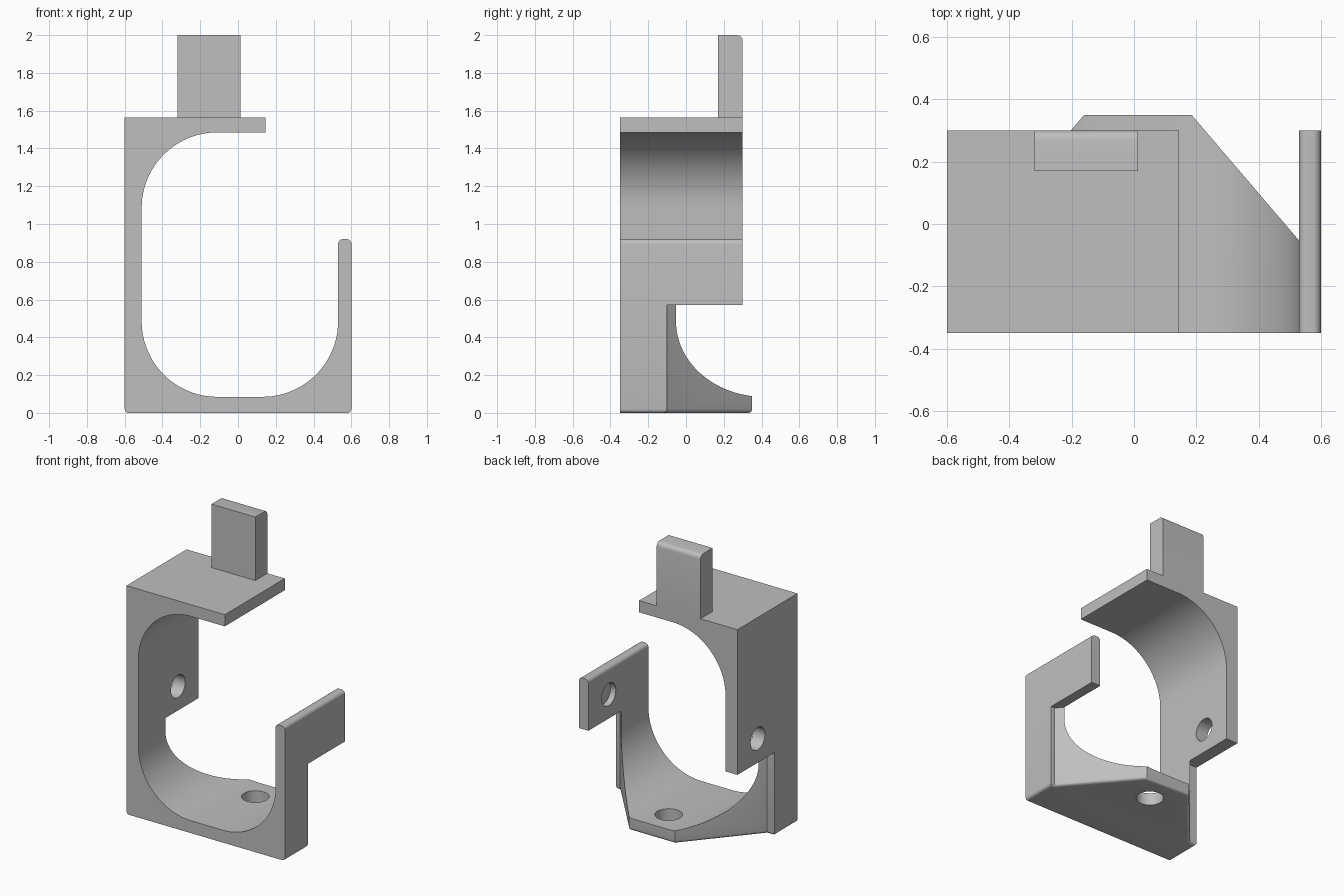
import bpy, bmesh
from math import sin, cos, radians
from mathutils import Matrix, Vector

cube = bpy.data.objects.get("Cube")
if cube:
    bpy.data.objects.remove(cube)

grey = bpy.data.materials.new("light grey")
grey.use_nodes = True
colour = (0.52, 0.52, 0.52, 1)
grey.diffuse_color = colour
grey.node_tree.nodes["Principled BSDF"].inputs["Base Color"].default_value = colour


def arc(cx, cz, r, start, end, steps=24):
    angles = [radians(start + (end - start) * i / steps) for i in range(steps + 1)]
    return [(cx + r * cos(a), cz + r * sin(a)) for a in angles]


def finish(name, bm):
    bmesh.ops.recalc_face_normals(bm, faces=bm.faces)
    mesh = bpy.data.meshes.new(name)
    bm.to_mesh(mesh)
    bm.free()
    mesh.materials.append(grey)
    obj = bpy.data.objects.new(name, mesh)
    bpy.context.collection.objects.link(obj)
    return obj


def prism(name, points, offset):
    """Extrude a closed outline of 3D points along an offset."""
    bm = bmesh.new()
    face = bm.faces.new([bm.verts.new(p) for p in points])
    out = bmesh.ops.extrude_face_region(bm, geom=[face], use_keep_orig=True)
    moved = [v for v in out["geom"] if isinstance(v, bmesh.types.BMVert)]
    bmesh.ops.translate(bm, verts=moved, vec=offset)
    return finish(name, bm)


def plan(name, outline, z0, z1):
    return prism(name, [(x, y, z0) for x, y in outline], (0, 0, z1 - z0))


def drill(name, centre, radius, depth, axis):
    bm = bmesh.new()
    turn = Vector((0, 0, 1)).rotation_difference(Vector(axis)).to_matrix().to_4x4()
    bmesh.ops.create_cone(bm, cap_ends=True, segments=48, radius1=radius,
                          radius2=radius, depth=depth,
                          matrix=Matrix.Translation(centre) @ turn)
    return finish(name, bm)


def cut(obj, cutter):
    cutter.hide_render = True
    mod = obj.modifiers.new("cut", 'BOOLEAN')
    mod.operation = 'DIFFERENCE'
    mod.solver = 'EXACT'
    mod.object = cutter
    bpy.context.view_layer.objects.active = obj
    bpy.ops.object.modifier_apply(modifier=mod.name)
    bpy.data.objects.remove(cutter)


def round_edges(obj, radius, rule):
    bm = bmesh.new()
    bm.from_mesh(obj.data)
    edges = [e for e in bm.edges if rule(e.verts[0].co, e.verts[1].co)]
    bmesh.ops.bevel(bm, geom=edges, offset=radius, segments=4, profile=0.5,
                    affect='EDGES', clamp_overlap=True)
    bm.to_mesh(obj.data)
    bm.free()


# Hook-shaped bracket: side profile with rounded inner corners
front, back, toe = -0.35, 0.30, 0.35
profile = [(-0.6, 0), (0.6, 0)]
profile += arc(0.575, 0.895, 0.025, 0, 90, 6)
profile += arc(0.555, 0.895, 0.025, 90, 180, 6)
profile += arc(0.13, 0.485, 0.4, 0, -90)
profile += arc(-0.11, 0.485, 0.4, -90, -180)
profile += arc(-0.11, 1.085, 0.4, 180, 90)
profile += [(0.145, 1.485), (0.145, 1.565), (-0.6, 1.565)]
bracket = prism("bracket", [(x, front, z) for x, z in profile], (0, toe - front, 0))

# Trim the walls back and taper the foot on both sides
notch = 0.57
cut(bracket, plan("back_trim", [(-1, back), (1, back), (1, 0.5), (-1, 0.5)], notch, 1.8))
for side in (-1, 1):
    taper = [(0.0125 + side * x, y) for x, y in
             ((0.5575, -0.10), (0.13, 0.40), (0.8, 0.40), (0.8, -0.10))]
    cut(bracket, plan("foot_taper", taper, -0.1, notch))

# Soften the lower edges, leaving the front one sharp
round_edges(bracket, 0.02, lambda a, b: max(a.z, b.z) < 1e-4
            and max(a.y, b.y) > front + 1e-3)

# Through holes in the tall wall and foot, blind hole inside the short wall
cut(bracket, drill("wall_drill", (-0.55, 0.08, 0.735), 0.077, 0.3, (1, 0, 0)))
cut(bracket, drill("hook_drill", (0.52, 0.08, 0.735), 0.077, 0.1, (1, 0, 0)))
cut(bracket, drill("foot_drill", (0.0125, 0.17, 0.04), 0.086, 0.3, (0, 0, 1)))

# Upright tab on the top plate
tab = plan("mounting_tab", [(-0.32, 0.17), (0.0125, 0.17), (0.0125, back), (-0.32, back)],
           1.565, 2.0)
round_edges(tab, 0.03, lambda a, b: min(a.z, b.z) > 1.99 and min(a.y, b.y) > back - 0.01)

# Smooth the curves, keep the corners sharp
bpy.ops.object.select_all(action='DESELECT')
for obj in (bracket, tab):
    obj.select_set(True)
    bpy.context.view_layer.objects.active = obj
bpy.ops.object.shade_smooth_by_angle(angle=radians(30))
